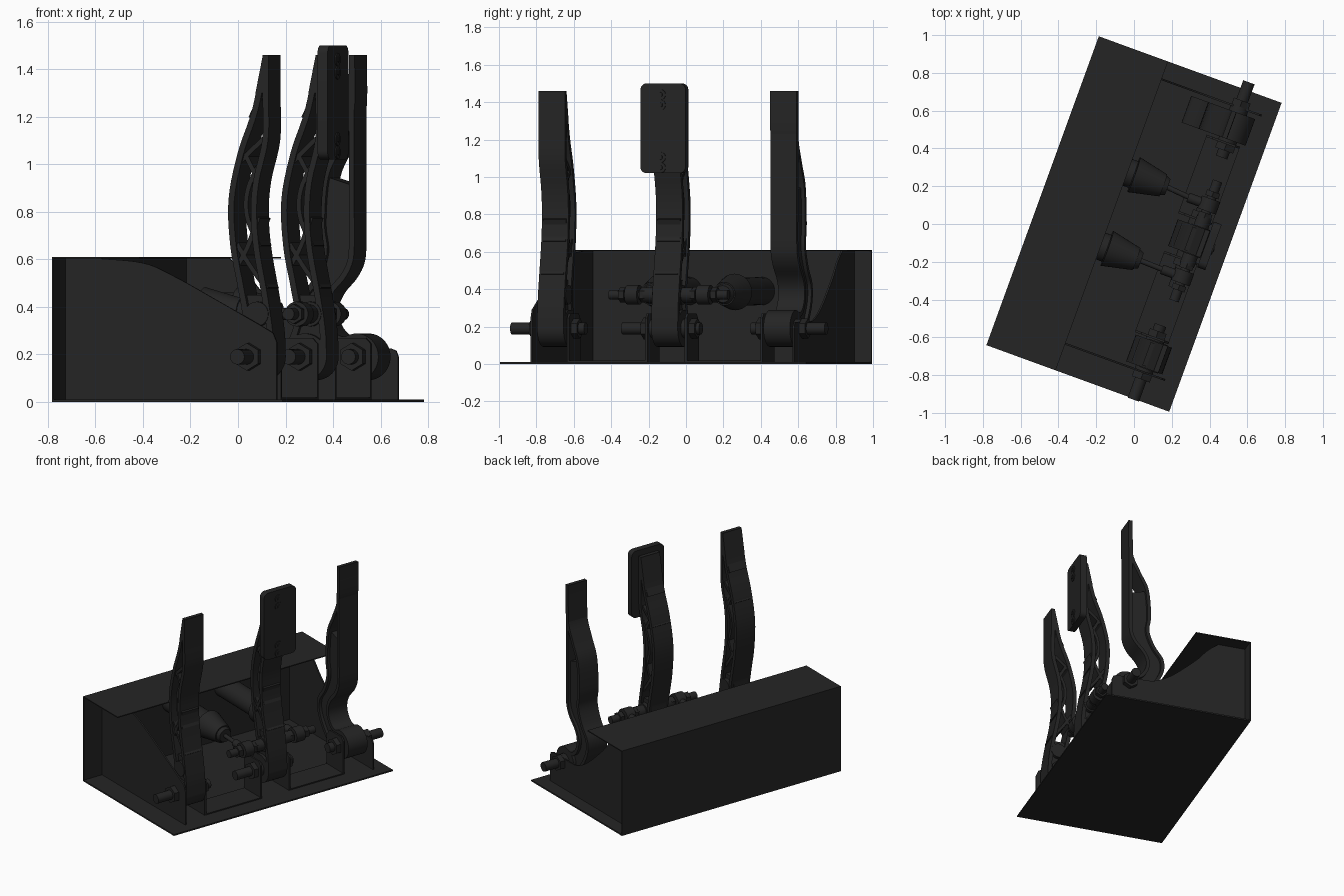
import bpy, bmesh, math
from mathutils import Matrix, Vector

if "Cube" in bpy.data.objects:
    bpy.data.objects.remove(bpy.data.objects["Cube"])

# Everything is laid out as (u forward, v sideways, z up), then turned about z
TURN = Matrix.Rotation(math.radians(-20), 4, 'Z')
black = bpy.data.materials.new("satin_black")
black.diffuse_color = (0.018, 0.018, 0.018, 1)
black.use_nodes = True
black.node_tree.nodes["Principled BSDF"].inputs["Base Color"].default_value = black.diffuse_color


def finish(name, bm):
    bmesh.ops.recalc_face_normals(bm, faces=bm.faces)
    bm.transform(TURN)
    me = bpy.data.meshes.new(name)
    bm.to_mesh(me)
    bm.free()
    me.materials.append(black)
    ob = bpy.data.objects.new(name, me)
    bpy.context.collection.objects.link(ob)
    return ob


def prism(name, pts, v0, v1):
    """Profile in (u, z) extruded sideways."""
    bm = bmesh.new()
    a = [bm.verts.new((u, v0, z)) for u, z in pts]
    b = [bm.verts.new((u, v1, z)) for u, z in pts]
    n = len(pts)
    bm.faces.new(a)
    bm.faces.new(b)
    for i in range(n):
        j = (i + 1) % n
        bm.faces.new((a[i], a[j], b[j], b[i]))
    return finish(name, bm)


def box(name, u0, u1, v0, v1, z0, z1):
    return prism(name, [(u0, z0), (u1, z0), (u1, z1), (u0, z1)], v0, v1)


def smooth(pts, n=5):
    """Catmull-Rom curve through the points."""
    p = [Vector(q) for q in pts]
    p = [2 * p[0] - p[1]] + p + [2 * p[-1] - p[-2]]
    out = []
    for a, b, c, d in zip(p, p[1:], p[2:], p[3:]):
        for i in range(n):
            t = i / n
            out.append(0.5 * (2 * b + (c - a) * t + (2 * a - 5 * b + 4 * c - d) * t * t
                              + (3 * b - a - 3 * c + d) * t ** 3))
    return out + [p[-2]]


def ribbon(name, line, t, v0, v1):
    """Strip of thickness t to the right of a line, extruded sideways."""
    line = [Vector(q) for q in line]
    inner = []
    for i, q in enumerate(line):
        d = (line[min(i + 1, len(line) - 1)] - line[max(i - 1, 0)]).normalized()
        inner.append(q + Vector((d.y, -d.x)) * t)
    return prism(name, line + inner[::-1], v0, v1)


def rod(name, p0, p1, r0, r1=None, seg=24):
    p0, p1 = Vector(p0), Vector(p1)
    d = p1 - p0
    bm = bmesh.new()
    bmesh.ops.create_cone(bm, cap_ends=True, segments=seg, radius1=r0,
                          radius2=r0 if r1 is None else r1, depth=d.length)
    q = d.to_track_quat('Z', 'Y').to_matrix().to_4x4()
    bm.transform(Matrix.Translation((p0 + p1) / 2) @ q)
    return finish(name, bm)


def cross_rod(name, u, z, v0, v1, r, seg=24):
    return rod(name, (u, v0, z), (u, v1, z), r, seg=seg)


# Sheet metal housing
box("floor_plate", -0.515, 0.515, -0.87, 0.87, 0, 0.01)
box("back_wall", -0.515, -0.508, -0.87, 0.87, 0.01, 0.61)
box("top_plate", -0.515, -0.125, -0.87, 0.87, 0.603, 0.61)
near = smooth([(-0.38, 0.605), (-0.164, 0.585), (-0.026, 0.53), (0.155, 0.435), (0.368, 0.32)])
prism("near_side_wall", [(-0.51, 0.01), (-0.51, 0.605)] + [tuple(q) for q in near]
      + [(0.42, 0.29), (0.437, 0.25), (0.437, 0.01)], -0.725, -0.715)
far = smooth([(-0.32, 0.605), (-0.24, 0.54), (-0.16, 0.45), (0.01, 0.3), (0.13, 0.235), (0.21, 0.225)])
prism("far_side_wall", [(-0.51, 0.01), (-0.51, 0.605)] + [tuple(q) for q in far]
      + [(0.405, 0.225), (0.428, 0.215), (0.438, 0.19), (0.438, 0.01)], 0.765, 0.775)

# Pivot brackets: upright plates joined in pairs by a floor strip
PIVOT_U, PIVOT_Z = 0.315, 0.19
for i, v in enumerate((-0.53, -0.085, 0.14, 0.57)):
    prism(f"bracket_plate_{i + 1}", [(0.2, 0.01), (0.2, 0.23), (0.235, 0.27), (0.365, 0.27),
                                     (0.388, 0.245), (0.388, 0.01)], v - 0.006, v + 0.006)
box("bracket_base_1", 0.2, 0.388, -0.53, -0.085, 0.01, 0.018)
box("bracket_base_2", 0.2, 0.388, 0.14, 0.57, 0.01, 0.018)

# Pivot bolts: thread end, hex head, washer, and hub of each pedal
for i, (v0, v1, h0, h1, c) in enumerate(((-0.875, -0.455, -0.725, -0.524, -0.622),
                                         (-0.245, 0.2, -0.091, 0.146, 0.028),
                                         (0.49, 0.913, 0.564, 0.775, 0.666))):
    n = i + 1
    cross_rod(f"pivot_bolt_{n}", PIVOT_U, PIVOT_Z, v0, v1, 0.032)
    cross_rod(f"pivot_head_{n}", PIVOT_U, PIVOT_Z, h0 - 0.035, h0, 0.058, 6)
    cross_rod(f"pivot_nut_{n}", PIVOT_U, PIVOT_Z, h1, h1 + 0.035, 0.054, 6)
    cross_rod(f"pivot_sleeve_{n}", PIVOT_U, PIVOT_Z, h0, h1, 0.05)
    cross_rod(f"pedal_hub_{n}", PIVOT_U, PIVOT_Z, c - 0.075, c + 0.075, 0.098, 40)

# Two truss pedals: curved rims with braces between
front_line = smooth([(0.39, 1.46), (0.39, 1.28), (0.388, 1.1), (0.348, 0.93), (0.337, 0.8), (0.348, 0.65),
                     (0.385, 0.45), (0.408, 0.3), (0.413, 0.19)])
back_line = smooth([(0.365, 1.46), (0.317, 1.23), (0.253, 1.05), (0.211, 0.85), (0.22, 0.65),
                    (0.253, 0.48), (0.272, 0.35), (0.235, 0.24), (0.217, 0.19)])
braces = [[(0.375, 1.31), (0.315, 1.19)], [(0.37, 1.1), (0.25, 0.99)],
          [(0.33, 0.93), (0.27, 1.04)], [(0.335, 0.65), (0.28, 0.78), (0.285, 0.9), (0.345, 1.02)],
          [(0.24, 0.58), (0.285, 0.66), (0.33, 0.78)], [(0.37, 0.47), (0.3, 0.56), (0.235, 0.66)]]
for i, c in enumerate((-0.622, 0.028)):
    a, b, n = c - 0.075, c + 0.075, i + 1
    ribbon(f"truss_pedal_{n}_front_rim", front_line, 0.026, a, b)
    ribbon(f"truss_pedal_{n}_back_rim", back_line[::-1], 0.026, a, b)
    prism(f"truss_pedal_{n}_tip", [(0.365, 1.46), (0.39, 1.46), (0.39, 1.3), (0.332, 1.3)], a, b)
    for k, line in enumerate(braces):
        ribbon(f"truss_pedal_{n}_brace_{k + 1}", smooth(line), 0.02, a + 0.01, b - 0.01)
    prism(f"truss_pedal_{n}_lower_web", [(0.23, 0.19), (0.27, 0.36), (0.262, 0.45), (0.375, 0.45),
                                         (0.4, 0.3), (0.405, 0.19)], a + 0.02, b - 0.02)
    cross_rod(f"truss_pedal_{n}_bushing", 0.338, 0.37, a - 0.004, b + 0.004, 0.052)

# Swept pedal: straight top, S-shaped foot, recessed web
c = 0.666
a, b = c - 0.075, c + 0.075
front3 = smooth([(0.305, 1.46), (0.305, 1.1), (0.305, 0.8), (0.305, 0.65), (0.295, 0.58), (0.263, 0.52), (0.21, 0.46),
                 (0.183, 0.4), (0.19, 0.335), (0.235, 0.28), (0.315, 0.275)])
back3 = smooth([(0.283, 1.46), (0.28, 1.22), (0.225, 1.08), (0.165, 0.95), (0.148, 0.75), (0.16, 0.63), (0.12, 0.52),
                (0.06, 0.43), (0.06, 0.33), (0.12, 0.22), (0.21, 0.13), (0.3, 0.094)])
ribbon("swept_pedal_front_rim", front3, 0.024, a, b)
ribbon("swept_pedal_back_rim", back3[::-1], 0.024, a, b)
prism("swept_pedal_tip", [(0.283, 1.46), (0.305, 1.46), (0.305, 1.2), (0.275, 1.2)], a, b)
web = [q for q in front3 if q.y < 0.96] + [q for q in reversed(back3) if q.y < 0.98]
prism("swept_pedal_web", web, a + 0.02, b - 0.02)

# Foot pad on the middle pedal, with rounded corners and bolt heads
bm = bmesh.new()
bmesh.ops.create_cube(bm, size=1, matrix=Matrix.Translation((0.415, 0.028, 1.26))
                      @ Matrix.Diagonal((0.045, 0.257, 0.48, 1)))
edges = [e for e in bm.edges if abs(e.verts[0].co.x - e.verts[1].co.x) > 0.01]
bmesh.ops.bevel(bm, geom=edges, offset=0.035, segments=5, affect='EDGES', profile=0.5)
finish("foot_pad", bm)
for i, z in enumerate((1.44, 1.385, 1.105, 1.05)):
    rod(f"pad_bolt_{i + 1}", (0.43, 0.016, z), (0.443, 0.016, z), 0.028)
    rod(f"pad_bolt_socket_{i + 1}", (0.44, 0.016, z), (0.447, 0.016, z), 0.013, seg=6)

# Balance bar through the middle pedal
BAR_U, BAR_Z = 0.338, 0.37
cross_rod("balance_bar", BAR_U, BAR_Z, -0.31, 0.365, 0.026)
cross_rod("balance_bar_sleeve", BAR_U, BAR_Z, -0.11, 0.165, 0.04)
for i, v in enumerate((-0.175, 0.23)):
    n = i + 1
    # Clevis, push rod and master cylinder with tapered boot
    cross_rod(f"clevis_{n}", BAR_U, BAR_Z, v - 0.035, v + 0.035, 0.052)
    cross_rod(f"bar_nut_{n}", BAR_U, BAR_Z, v - 0.075, v - 0.045, 0.042, 6)
    cross_rod(f"bar_end_nut_{n}", BAR_U, BAR_Z, v + 0.045, v + 0.075, 0.042, 6)
    cv = v + (0.015 if i else 0.005)
    rod(f"clevis_shank_{n}", (0.22, v, BAR_Z), (0.33, v, BAR_Z), 0.026)
    rod(f"push_rod_{n}", (0.08, cv, 0.375), (0.25, v, BAR_Z), 0.014)
    rod(f"cylinder_boot_{n}", (-0.09, cv, 0.385), (0.075, cv, 0.375), 0.098, 0.062, 32)
    rod(f"boot_lip_{n}", (0.075, cv, 0.375), (0.1, cv, 0.374), 0.055, 0.045, 32)
    rod(f"cylinder_body_{n}", (-0.51, cv, 0.39), (-0.09, cv, 0.385), 0.075, seg=32)

# Smooth round parts, keep edges sharp
for ob in bpy.context.collection.objects:
    ob.select_set(True)
    bpy.context.view_layer.objects.active = ob
bpy.ops.object.shade_smooth_by_angle(angle=math.radians(30))
